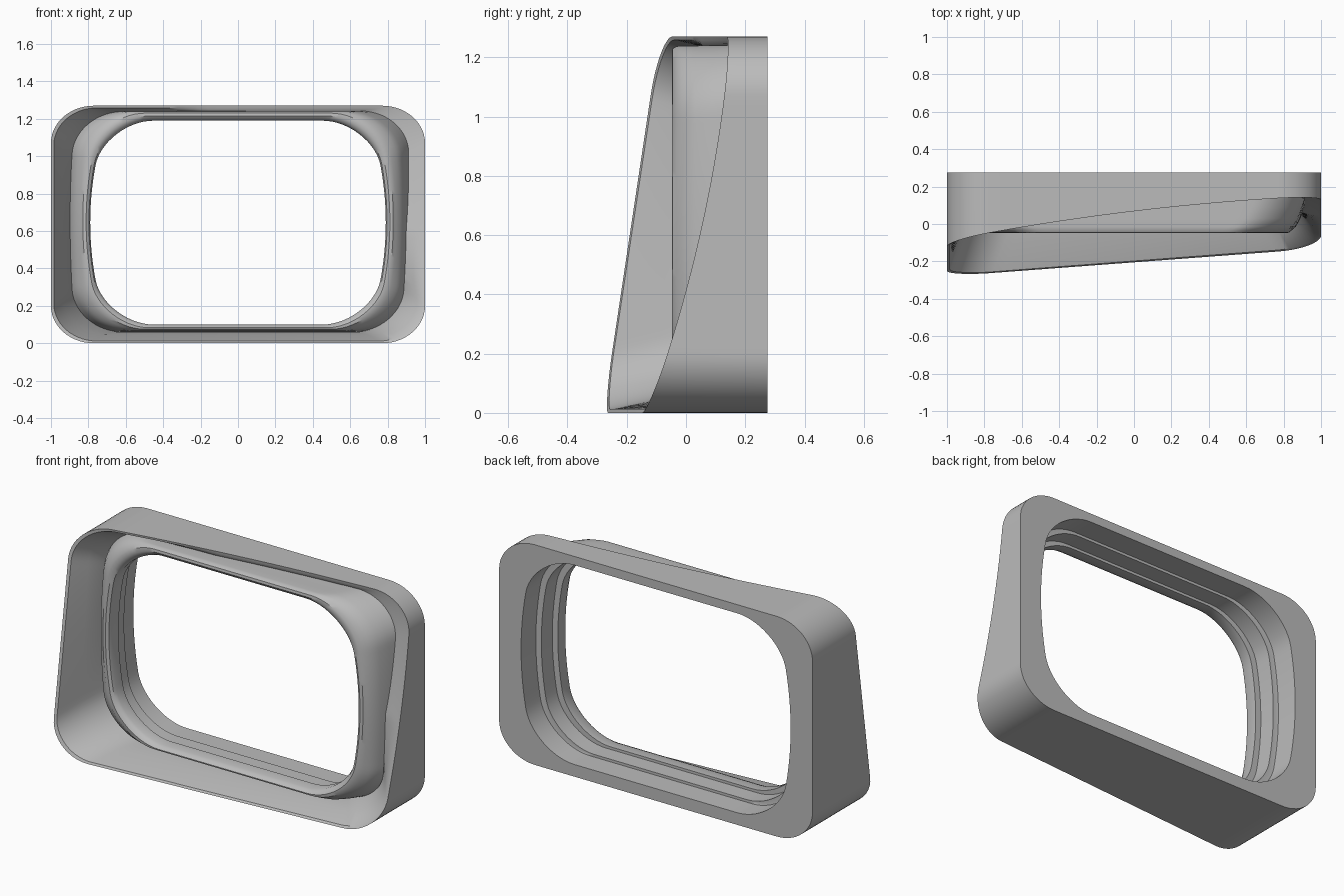
import bpy, bmesh, math

cube = bpy.data.objects.get("Cube")
if cube:
    bpy.data.objects.remove(cube)

grey = bpy.data.materials.new("plain_grey")
grey.use_nodes = True
colour = (0.5, 0.5, 0.5, 1)
grey.diffuse_color = colour
grey.node_tree.nodes["Principled BSDF"].inputs["Base Color"].default_value = colour

CORNER, SIDE = 14, 14


def outline(half, low, high, rx, rz, bow):
    """Rounded rectangle in x and z whose sides bulge outwards."""
    mid, tall = (low + high) / 2, (high - low) / 2
    quarter = []
    for i in range(SIDE):
        quarter.append((half, (tall - rz) * i / SIDE))
    for i in range(CORNER):
        a = math.pi / 2 * i / CORNER
        quarter.append((half - rx + rx * math.cos(a), tall - rz + rz * math.sin(a)))
    for i in range(SIDE):
        quarter.append(((half - rx) * (1 - i / SIDE), tall))
    # turn the quarter into the full loop, one quadrant at a time
    loop = list(quarter)
    loop += [(-x, z) for x, z in [(0, tall)] + quarter[:0:-1]]
    loop += [(-x, -z) for x, z in quarter]
    loop += [(x, -z) for x, z in [(0, tall)] + quarter[:0:-1]]
    return [(x * (1 - bow / half * (z / tall) ** 2), z + mid) for x, z in loop]


def front_edge(x, z):
    """Depth of the slanted front rim."""
    right = -0.28 + 0.15 * z
    left = -0.13 + 0.36 * z - 0.11 * z * z
    t = (x + 1) / 2
    return right * (1 - t) + left * t + 0.03 * (1 - x * x) * z


def foot(x, z):
    """Depth where the hood meets the inner ring."""
    return max(0.06, front_edge(x, z) + 0.02)


def skin(name, sections, closed):
    """Join a row of loops; each depth is a number or a function of x and z."""
    bm = bmesh.new()
    rows = []
    for shape, depth in sections:
        rows.append([bm.verts.new((x, depth(x, z) if callable(depth) else depth, z))
                     for x, z in outline(*shape)])
    pairs = list(zip(rows, rows[1:]))
    if closed:
        pairs.append((rows[-1], rows[0]))
    for a, b in pairs:
        for i in range(len(a)):
            j = (i + 1) % len(a)
            bm.faces.new((a[i], a[j], b[j], b[i]))
    bmesh.ops.recalc_face_normals(bm, faces=bm.faces)
    mesh = bpy.data.meshes.new(name)
    bm.to_mesh(mesh)
    bm.free()
    mesh.materials.append(grey)
    obj = bpy.data.objects.new(name, mesh)
    bpy.context.collection.objects.link(obj)
    bpy.ops.object.select_all(action="DESELECT")
    obj.select_set(True)
    bpy.context.view_layer.objects.active = obj
    bpy.ops.object.shade_smooth_by_angle(angle=math.radians(35))
    return obj


# Slanted hood, back plate and stepped inside, as one closed section
outer = (1, 0, 1.27, 0.23, 0.2, 0)
rim = (0.985, 0.012, 1.258, 0.23, 0.2, 0)
wall = (0.94, 0.045, 1.245, 0.24, 0.21, 0.01)
root = (0.895, 0.06, 1.235, 0.25, 0.22, 0.02)
throat = (0.79, 0.1, 1.19, 0.28, 0.24, 0.09)
step = (0.825, 0.085, 1.205, 0.28, 0.24, 0.09)
back_hole = (0.86, 0.07, 1.22, 0.28, 0.24, 0.09)
skin("hood", [
    (back_hole, 0.14), (back_hole, 0.275), (outer, 0.275), (outer, front_edge),
    (rim, lambda x, z: front_edge(x, z) + 0.004),
    (wall, lambda x, z: (front_edge(x, z) + foot(x, z)) / 2),
    (root, foot), ((0.88, 0.06, 1.23, 0.28, 0.24, 0.08), 0.2)], True)

# Protruding inner ring with a rounded bead around the opening
skin("inner_ring", [
    (back_hole, 0.14), ((0.93, 0.06, 1.242, 0.25, 0.22, 0.02), 0.16),
    ((0.91, 0.062, 1.241, 0.26, 0.23, 0.03), 0.09),
    ((0.89, 0.064, 1.24, 0.27, 0.24, 0.04), 0.03),
    ((0.865, 0.066, 1.24, 0.28, 0.24, 0.05), -0.015),
    ((0.845, 0.07, 1.238, 0.28, 0.24, 0.07), -0.032),
    ((0.83, 0.075, 1.23, 0.28, 0.24, 0.08), -0.046),
    ((0.812, 0.083, 1.215, 0.28, 0.24, 0.09), -0.048),
    ((0.797, 0.092, 1.2, 0.28, 0.24, 0.09), -0.038),
    (throat, -0.018), (throat, 0.04), (step, 0.04), (step, 0.14)], True)
